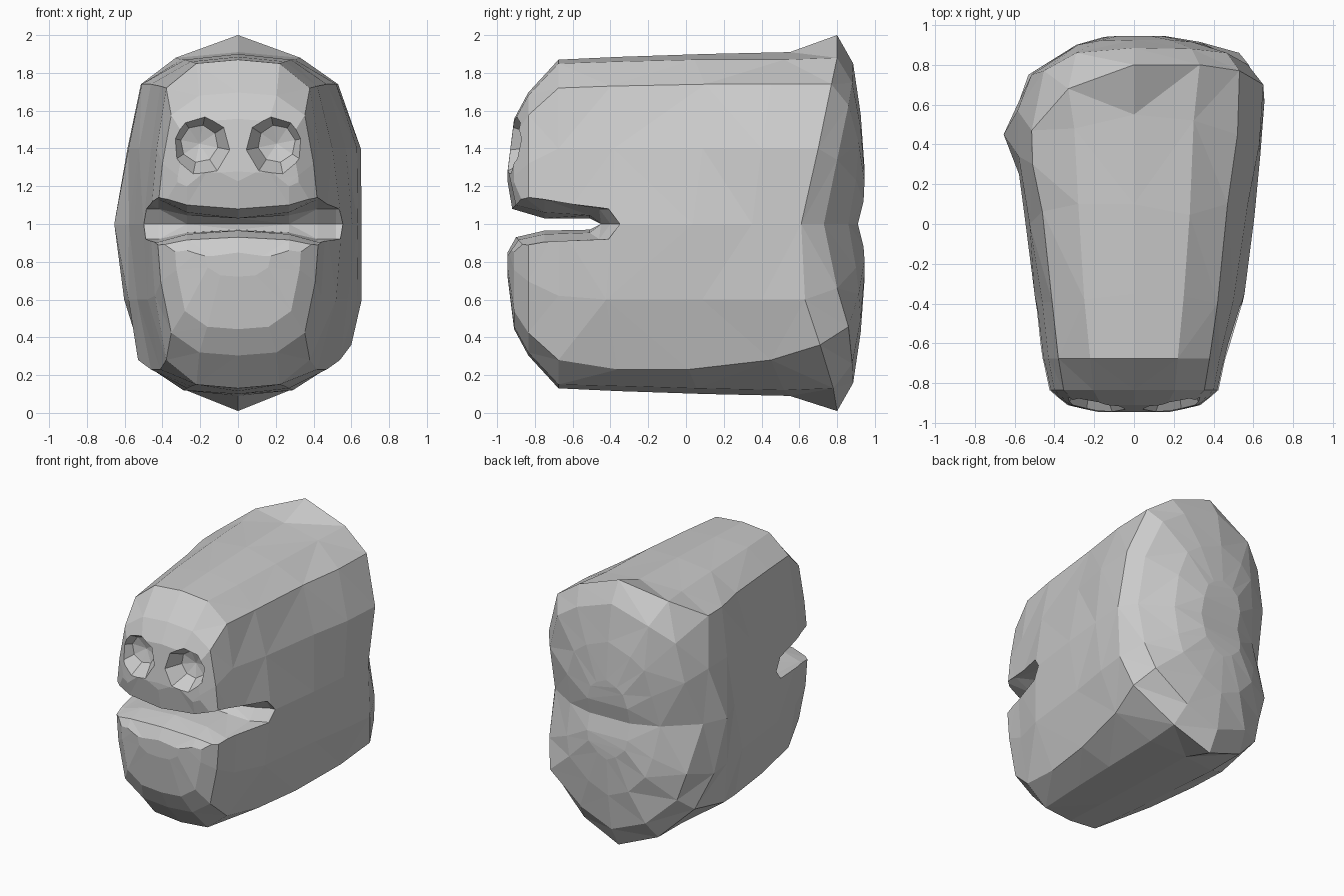
import bpy, bmesh, math, random
from mathutils import Matrix

random.seed(4)
if "Cube" in bpy.data.objects:
    bpy.data.objects.remove(bpy.data.objects["Cube"])

grey = bpy.data.materials.new("stone grey")
grey.use_nodes = True
colour = (0.6, 0.6, 0.6, 1)
grey.diffuse_color = colour
grey.node_tree.nodes["Principled BSDF"].inputs["Base Color"].default_value = colour


def make_object(name, bm):
    bmesh.ops.recalc_face_normals(bm, faces=bm.faces[:])
    mesh = bpy.data.meshes.new(name)
    bm.to_mesh(mesh)
    bm.free()
    obj = bpy.data.objects.new(name, mesh)
    bpy.context.collection.objects.link(obj)
    mesh.materials.append(grey)
    return obj


def bridge(bm, a, b):
    n = len(a)
    for i in range(n):
        bm.faces.new((a[i], a[(i + 1) % n], b[(i + 1) % n], b[i]))


def scaled(section, sx, sz):
    return [(x * sx, 1 + (z - 1) * sz) for x, z in section]


def rows(*upper):
    """Mirror five row values about the middle row."""
    return list(upper) + list(upper[-2::-1])


# Half sections, listed from the top ridge to the bottom ridge as (x, z)
shoulder = [(0, 1.87), (.22, 1.85), (.38, 1.72), (.43, 1.4), (.465, 1),
            (.44, .62), (.38, .28), (.22, .15), (0, .13)]
cheek = [(0, 1.885), (.25, 1.86), (.42, 1.73), (.5, 1.4), (.55, 1),
         (.52, .6), (.42, .23), (.25, .14), (0, .115)]
middle = [(0, 1.9), (.28, 1.87), (.47, 1.74), (.57, 1.4), (.605, 1),
          (.58, .6), (.47, .23), (.27, .13), (0, .1)]
flare = [(0, 1.91), (.3, 1.87), (.52, 1.74), (.63, 1.4), (.635, 1),
         (.63, .6), (.54, .28), (.29, .12), (0, .09)]
rim = [(0, 2), (.33, 1.88), (.53, 1.74), (.65, 1.4), (.655, 1),
       (.655, .6), (.6, .36), (.3, .13), (0, .01)]

# The right flank is flatter than the left: width factor for each row
even = rows(1, 1, 1, 1, 1)
flat = rows(1, 1, .98, .92, .91)
flat_rim = [1, 1, .97, .9, 1, .92, .88, 1, 1]

front = [rows(*[y] * 5) for y in (-.945, -.91, -.835, -.675)]
cheek_y = rows(-.35, -.33, -.35, -.37, -.35)
middle_y = rows(.1, .08, .05, .05, 0)

# Each station: half section, row depths on the left and right, right widths
stations = [
    (scaled(shoulder, .42, .32), front[0], front[0], even),
    (scaled(shoulder, .74, .64), front[1], front[1], even),
    (scaled(shoulder, .93, .8), front[2], front[2], even),
    (shoulder, front[3], front[3], even),
    (cheek, cheek_y, cheek_y, flat),
    (middle, middle_y, middle_y, flat),
    (flare, rows(.55, .52, .45, .4, .35), rows(.55, .48, .3, .34, .25), flat),
    (rim, [.8, .8, .77, .7, .61, .63, .71, .78, .8],
     [.8, .68, .47, .57, .45, .53, .65, .76, .8], flat_rim),
    (scaled(rim, .88, .85), rows(.885, .88, .86, .8, .73),
     rows(.885, .86, .77, .75, .62), flat_rim),
    (scaled(rim, .55, .58), rows(.925, .925, .915, .9, .86),
     rows(.925, .92, .9, .87, .82), flat_rim),
    (scaled(rim, .25, .3), rows(.945, .945, .945, .94, .91),
     rows(.945, .945, .94, .93, .9), even),
]

# Body lofted from front to back
bm = bmesh.new()
rings = []
for section, left_y, right_y, factors in stations:
    left = [bm.verts.new((x, y, z)) for (x, z), y in zip(section, left_y)]
    right = [bm.verts.new((-section[i][0] * factors[i], right_y[i], section[i][1]))
             for i in range(7, 0, -1)]
    rings.append(left + right)
for a, b in zip(rings, rings[1:]):
    bridge(bm, a, b)
# Ends closed by horizontal strips
for ring in (rings[0], rings[-1]):
    bm.faces.new((ring[0], ring[1], ring[15]))
    for i in range(1, 7):
        bm.faces.new((ring[i], ring[i + 1], ring[15 - i], ring[16 - i]))
    bm.faces.new((ring[7], ring[8], ring[9]))
# Uneven carved facets
for ring in rings[4:6]:
    for i, v in enumerate(ring):
        if i not in (0, 8):
            v.co.y += random.uniform(-.06, .06)
bmesh.ops.triangulate(bm, faces=bm.faces[:], quad_method='SHORT_EDGE')
head = make_object("head", bm)

# Mouth cutter: a thin slot, taller and deeper at its corners
bm = bmesh.new()
columns = []
for x in (-.75, -.52, -.42, -.27, 0, .27, .42, .52, .75):
    t = min(1, max(0, (abs(x) - .2) / .22))
    back = -.51 + .1 * min(1, max(0, (abs(x) - .34) / .16))
    profile = [(-1, 1.55), (-.92 + .06 * t, 1.08 + .065 * t),
               (-.75, 1.03 + .1 * t), (back, 1.03 + .05 * t),
               (back + .06, 1), (back, .97 - .05 * t),
               (-.75, .965 - .06 * t), (-.9 + .04 * t, .93 - .045 * t), (-1, .75)]
    columns.append([bm.verts.new((x, y, z)) for y, z in profile])
for a, b in zip(columns, columns[1:]):
    bridge(bm, a, b)
bm.faces.new(columns[0])
bm.faces.new(columns[-1])
bmesh.ops.triangulate(bm, faces=bm.faces[:])
cutters = [make_object("mouth_cutter", bm)]

# Eye cutters: eight-sided tapering sockets with a pointed floor
for side, name in ((1, "left"), (-1, "right")):
    bm = bmesh.new()
    bmesh.ops.create_cone(bm, cap_ends=True, cap_tris=True, segments=8,
                          radius1=.1, radius2=.205, depth=.18,
                          matrix=Matrix.Translation((side * .205, -.91, 1.425))
                          @ Matrix.Rotation(math.pi / 2, 4, 'X')
                          @ Matrix.Rotation(.2 * side, 4, 'Z'))
    floor = min(bm.verts, key=lambda v: (v.co.x - side * .205) ** 2
                + (v.co.z - 1.425) ** 2 - v.co.y * .001)
    floor.co.y += .03
    cutters.append(make_object(name + "_eye_cutter", bm))

# Carve the mouth and eyes, then discard the cutters
for cutter in cutters:
    cutter.hide_render = True
    mod = head.modifiers.new(cutter.name, 'BOOLEAN')
    mod.operation = 'DIFFERENCE'
    mod.solver = 'EXACT'
    mod.object = cutter
bpy.context.view_layer.update()
carved = bpy.data.meshes.new_from_object(head.evaluated_get(bpy.context.evaluated_depsgraph_get()))
head.modifiers.clear()
head.data = carved
for cutter in cutters:
    bpy.data.objects.remove(cutter)
